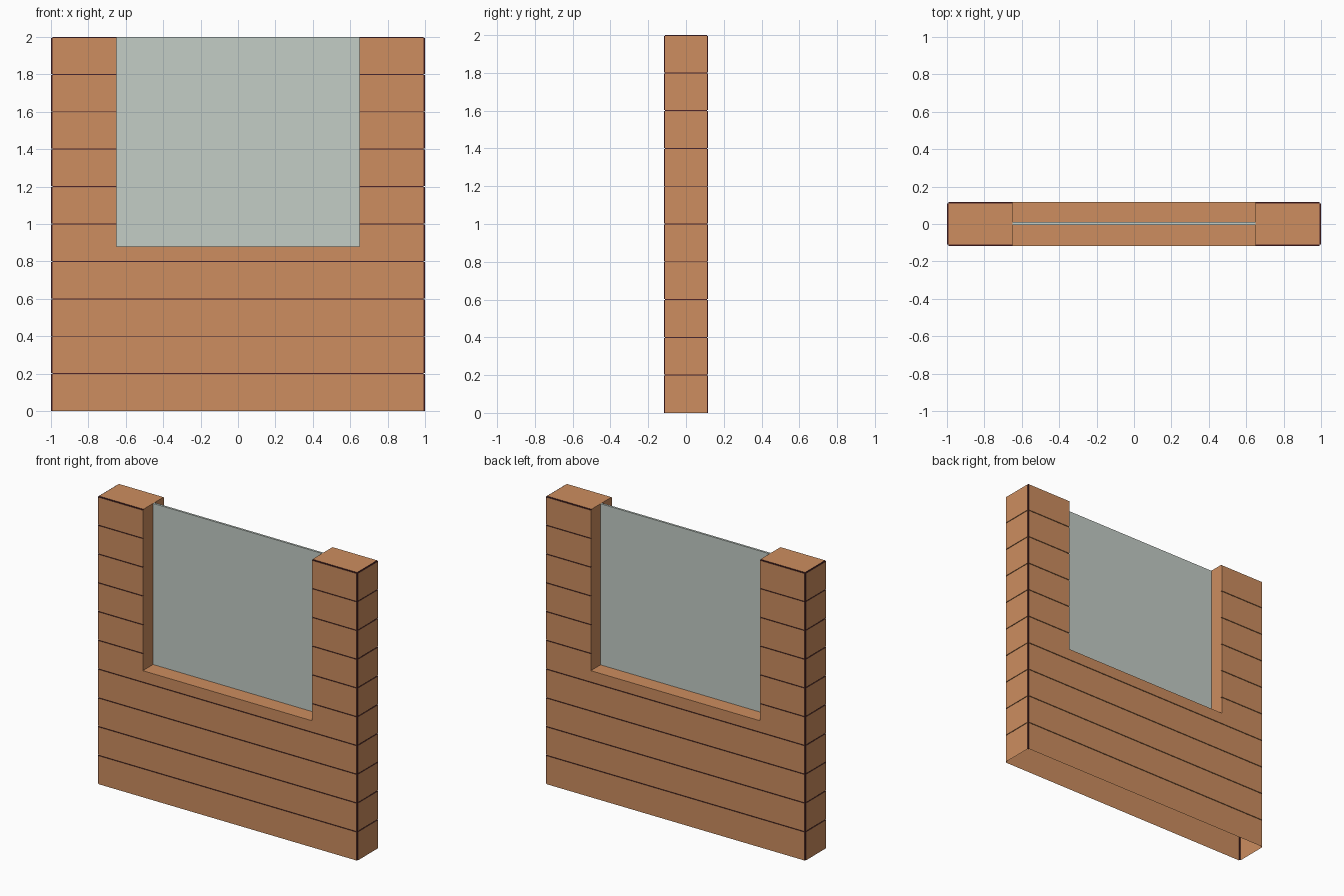
import bpy, bmesh

if "Cube" in bpy.data.objects:
    bpy.data.objects.remove(bpy.data.objects["Cube"])

W, D, H = 1.0, 0.117, 2.0      # half width, half depth, height
OPEN, SILL = 0.65, 0.88        # opening half width, sill height
CUT, GAP = 0.007, 0.0025       # groove depth, half groove height


def material(name, rgb):
    m = bpy.data.materials.new(name)
    m.diffuse_color = (*rgb, 1)
    m.use_nodes = True
    m.node_tree.nodes["Principled BSDF"].inputs["Base Color"].default_value = m.diffuse_color
    return m


brick = material("terracotta", (0.61, 0.27, 0.115))
dark = material("dark joint", (0.08, 0.018, 0.022))
glass = material("pale glass", (0.55, 0.61, 0.565))


def finish(bm, name, mats):
    bmesh.ops.remove_doubles(bm, verts=bm.verts, dist=1e-6)
    mesh = bpy.data.meshes.new(name)
    bm.to_mesh(mesh)
    bm.free()
    for m in mats:
        mesh.materials.append(m)
    ob = bpy.data.objects.new(name, mesh)
    bpy.context.collection.objects.link(ob)


def outline(x0, x1, inset):
    """Counter-clockwise outline; outer wall corners carry a small notch."""
    pts = []
    for x, sx, sy in ((x0, -1, -1), (x1, 1, -1), (x1, 1, 1), (x0, -1, 1)):
        y = sy * D
        xi, yi = x - sx * CUT, y - sy * CUT
        if abs(x) < W:                       # plain corner beside the opening
            pts.append((x, yi if inset else y, None))
            continue
        a, c = ((xi, yi), (xi, yi)) if inset else ((xi, y), (x, yi))
        trio = [a, (xi, yi), c]
        if sx * sy > 0:
            trio.reverse()
        pts += [(*p, (sx, sy)) for p in trio]
    return pts


def wall(name, x0, x1, z0, z1):
    """Hollow wall piece with a joint groove every 0.2 of height."""
    rows = [(z0, False)]
    for k in range(1, 10):
        z = 0.2 * k
        if z0 < z < z1:
            rows += [(z - GAP, False), (z - GAP, True), (z + GAP, True), (z + GAP, False)]
    if z1 == H:
        rows += [(H - 2 * GAP, False), (H - 2 * GAP, True), (H, True)]
    else:
        rows.append((z1, False))
    bm = bmesh.new()
    rings = []
    for z, inset in rows:
        rings.append([bm.verts.new((x, y, z)) for x, y, _ in outline(x0, x1, inset)])
    tags = [t for _, _, t in outline(x0, x1, False)]
    n = len(tags)
    for i in range(len(rows) - 1):
        low, high = rows[i][1], rows[i + 1][1]
        for j in range(n):
            k = (j + 1) % n
            jamb = tags[j] is None and tags[k] is None
            if jamb and rows[i][0] == rows[i + 1][0]:
                continue
            q = [rings[i][j], rings[i][k], rings[i + 1][k], rings[i + 1][j]]
            if len({tuple(v.co) for v in q}) < 3:
                continue
            f = bm.faces.new(q)
            notch = tags[j] is not None and tags[j] == tags[k]
            f.material_index = int(not jamb and (high or (notch and not low)))
    if z1 == H:
        bm.faces.new(rings[-1])
    finish(bm, name, (brick, dark))


# Lower wall and the two pillars beside the opening
wall("lower_wall", -W, W, 0, SILL)
wall("left_pillar", -W, -OPEN, SILL, H)
wall("right_pillar", OPEN, W, SILL, H)

# Sill under the window
bm = bmesh.new()
bm.faces.new([bm.verts.new((x * OPEN, y * D, SILL))
              for x, y in ((-1, -1), (1, -1), (1, 1), (-1, 1))])
finish(bm, "sill", (brick,))

# Window pane
bm = bmesh.new()
bmesh.ops.create_cube(bm, size=1)
for v in bm.verts:
    v.co = (v.co.x * 2 * OPEN, v.co.y * 0.015 + 0.003, SILL + (v.co.z + 0.5) * (H - SILL))
finish(bm, "window_pane", (glass,))
